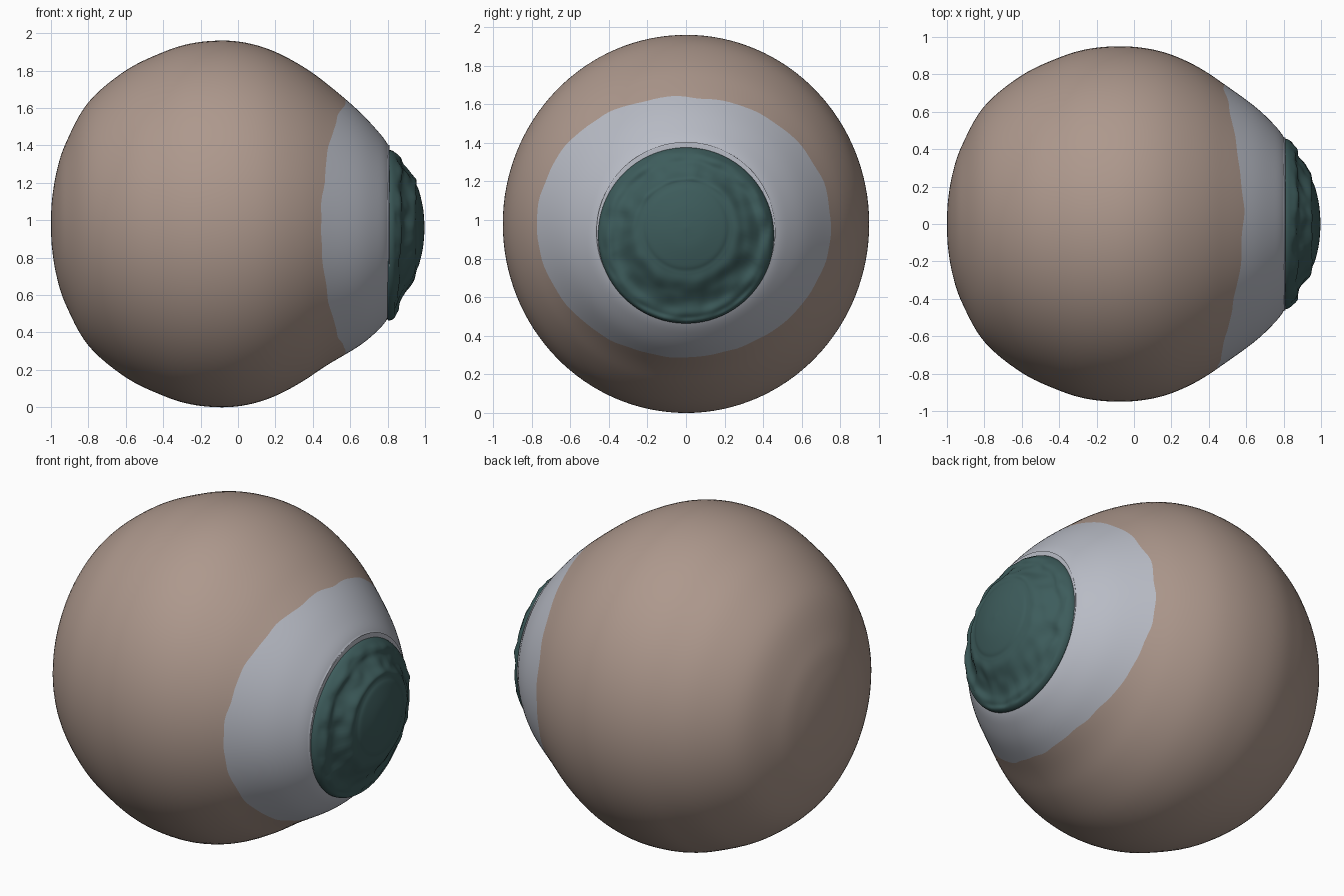
import bpy, bmesh, math
from mathutils import Vector, noise

cube = bpy.data.objects.get("Cube")
if cube:
    bpy.data.objects.remove(cube, do_unlink=True)


def material(name, colour):
    mat = bpy.data.materials.new(name)
    mat.use_nodes = True
    mat.diffuse_color = (*colour, 1)
    shader = mat.node_tree.nodes["Principled BSDF"]
    shader.inputs["Base Color"].default_value = (*colour, 1)
    shader.inputs["Roughness"].default_value = 0.7
    return mat


def sample(points, t):
    """Smooth curve through the points; whole values of t land on them."""
    last = len(points) - 1
    i = min(int(t), last - 1)
    f = t - i
    a, b, c, d = (Vector(points[min(max(k, 0), last)]) for k in range(i - 1, i + 3))
    return b + 0.5 * f * (c - a + f * (2 * a - 5 * b + 4 * c - d
                                       + f * (3 * (b - c) + d - a)))


def blend(x, low, high):
    f = min(max((x - low) / (high - low), 0), 1)
    return f * f * (3 - 2 * f)


def revolve(name, rows, segments, place, mats, row_material):
    """Closed skin around the x axis; place(row, angle) gives each vertex."""
    bm = bmesh.new()
    rings = [[bm.verts.new(place(r, 2 * math.pi * s / segments))
              for s in range(segments)] for r in range(rows)]
    for r in range(rows - 1):
        for s in range(segments):
            n = (s + 1) % segments
            face = bm.faces.new((rings[r][s], rings[r][n],
                                 rings[r + 1][n], rings[r + 1][s]))
            face.material_index = row_material(r)
    bmesh.ops.remove_doubles(bm, verts=bm.verts, dist=0.0001)
    bmesh.ops.recalc_face_normals(bm, faces=bm.faces)
    mesh = bpy.data.meshes.new(name)
    bm.to_mesh(mesh)
    bm.free()
    for mat in mats:
        mesh.materials.append(mat)
    obj = bpy.data.objects.new(name, mesh)
    bpy.context.collection.objects.link(obj)
    bpy.ops.object.select_all(action="DESELECT")
    obj.select_set(True)
    bpy.context.view_layer.objects.active = obj
    bpy.ops.object.shade_smooth_by_angle(angle=math.radians(50))
    return obj


skin = material("warm brown", (0.42, 0.315, 0.265))
white = material("pale grey", (0.48, 0.50, 0.56))
teal = material("dark teal", (0.047, 0.107, 0.106))

# Eyeball: back pole to the seat of the iris, as (x, radius)
ball = [(-1, 0), (-0.995, 0.12), (-0.97, 0.27), (-0.92, 0.42), (-0.8, 0.63),
        (-0.6, 0.795), (-0.4, 0.89), (-0.25, 0.935), (-0.09, 0.95),
        (0.06, 0.94), (0.2, 0.905), (0.35, 0.835), (0.5, 0.735),
        (0.65, 0.625), (0.75, 0.53), (0.8, 0.465), (0.81, 0.42), (0.81, 0)]
STEPS = 6
EDGE = 12                      # profile point where the pale zone begins
END = len(ball) - 1


def ball_point(row, angle):
    side, up = math.cos(angle), math.sin(angle)
    # Wavy border: further forward at top and bottom than at the sides
    border = 0.46 + 0.12 * up * up + 0.015 * side
    border += 0.015 * noise.noise(Vector((side, up, 0)) * 5)
    edge = EDGE + (border - 0.5) / 0.15
    t = row / STEPS
    if t <= EDGE:
        t *= edge / EDGE
    else:
        t = edge + (t - EDGE) * (END - edge) / (END - EDGE)
    x, r = sample(ball, t)
    r = max(r, 0)
    tall = 1.032 - 0.032 * blend(x, -0.1, 0.5)
    centre = 0.98 - 0.04 * blend(x, 0.4, 0.82)
    return x, r * side, centre + r * tall * up


revolve("eyeball", END * STEPS + 1, 128, ball_point, [skin, white],
        lambda row: int(row >= EDGE * STEPS))

# Iris: rim, wrinkled slope, raised pupil disc, as (x, radius, centre height)
iris = [(0.795, 0.44, 0.92), (0.805, 0.456, 0.92), (0.835, 0.445, 0.92),
        (0.862, 0.41, 0.92), (0.872, 0.37, 0.925), (0.905, 0.32, 0.935),
        (0.943, 0.275, 0.945), (0.952, 0.24, 0.957), (0.957, 0.222, 0.96),
        (0.97, 0.19, 0.96), (0.99, 0.1, 0.96), (0.998, 0, 0.96)]
IRIS_END = len(iris) - 1


def iris_point(row, angle):
    side, up = math.cos(angle), math.sin(angle)
    x, r, centre = sample(iris, row / STEPS)
    r = max(r, 0)
    slope = blend(r, 0.23, 0.32) * (1 - blend(r, 0.42, 0.45))
    x += slope * 0.018 * noise.noise(Vector((side * r, up * r, 0.3)) * 14)
    x += slope * 0.012 * up
    return x, r * side, centre + r * up


revolve("iris", IRIS_END * STEPS + 1, 96, iris_point, [teal], lambda row: 0)
